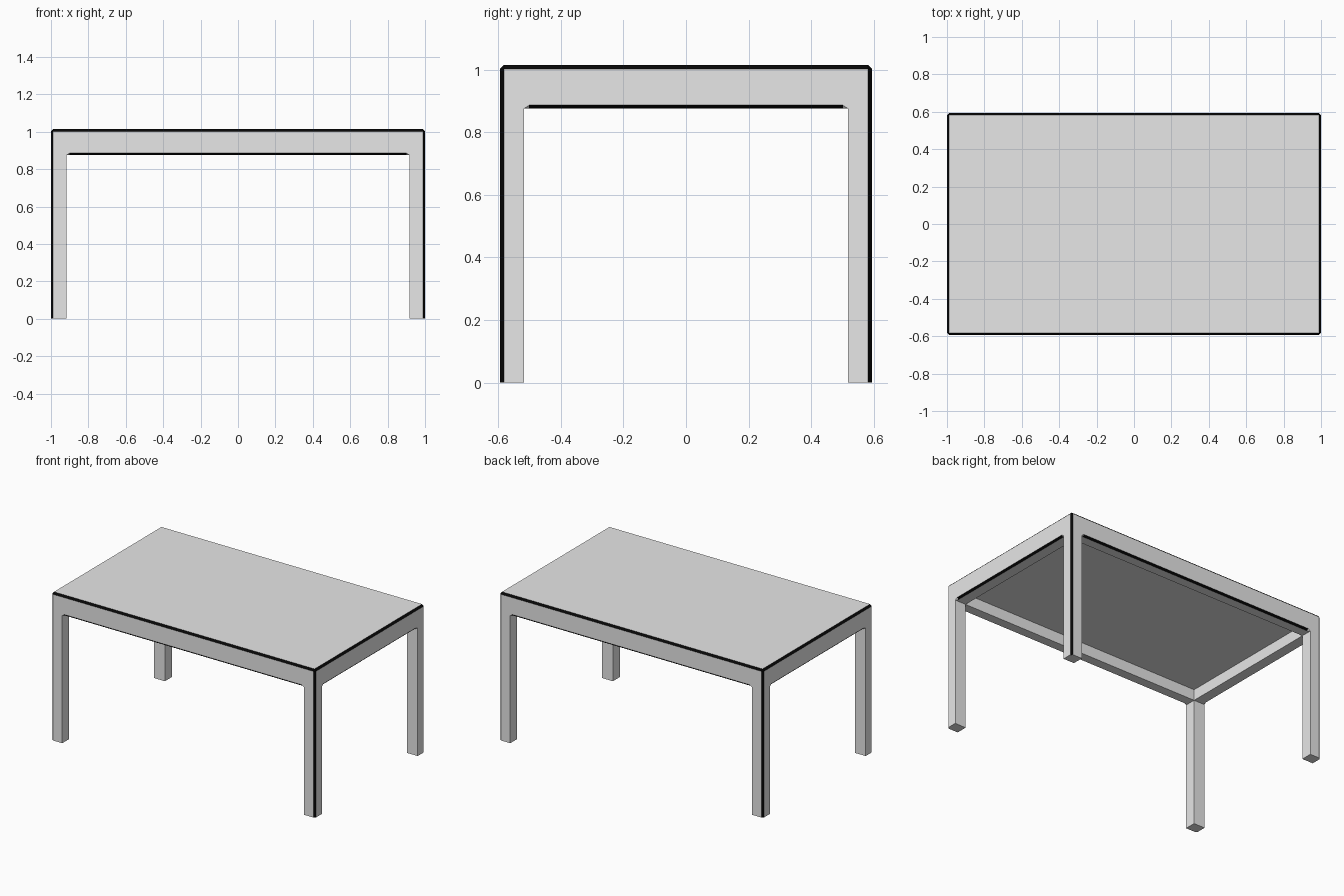
import bpy, bmesh
from mathutils import Vector

if "Cube" in bpy.data.objects:
    bpy.data.objects.remove(bpy.data.objects["Cube"])

# Cell boundaries: legs, rails and top share one leg-wide outer band
HX, HY, H = 1.0, 0.594, 1.014
X = [-HX, -0.917, 0.917, HX]
Y = [-HY, -0.518, 0.518, HY]
Z = [0.0, 0.875, 0.95, H]
CHAMFER = 0.012


def filled(i, j, k):
    """Legs at the corners, rails round the rim, top plate everywhere."""
    if not (0 <= i < 3 and 0 <= j < 3 and 0 <= k < 3):
        return False
    if k == 2:
        return True
    if k == 1:
        return i != 1 or j != 1
    return i != 1 and j != 1


bm = bmesh.new()
verts = {}


def vert(c):
    if c not in verts:
        verts[c] = bm.verts.new((X[c[0]], Y[c[1]], Z[c[2]]))
    return verts[c]


# Outer skin of the filled cells
for i in range(3):
    for j in range(3):
        for k in range(3):
            if not filled(i, j, k):
                continue
            for axis in range(3):
                for side in (0, 1):
                    n = [i, j, k]
                    n[axis] += 2 * side - 1
                    if filled(*n):
                        continue
                    ring = []
                    for a, b in ((0, 0), (1, 0), (1, 1), (0, 1)):
                        c = [i, j, k]
                        c[axis] += side
                        c[(axis + 1) % 3] += a
                        c[(axis + 2) % 3] += b
                        ring.append(vert(tuple(c)))
                    bm.faces.new(ring if side else ring[::-1])
bmesh.ops.dissolve_limit(bm, angle_limit=0.01, verts=bm.verts[:], edges=bm.edges[:])
bmesh.ops.recalc_face_normals(bm, faces=bm.faces[:])


def both(e, axis, value):
    return all(abs(abs(v.co[axis]) - value) < 1e-4 for v in e.verts)


def on_outside(e):
    return both(e, 0, HX) or both(e, 1, HY)


# Black chamfer on the outer corners and the top rim
edges = [e for e in bm.edges if (both(e, 0, HX) and both(e, 1, HY))
         or (on_outside(e) and both(e, 2, H))]
bmesh.ops.bevel(bm, geom=edges, offset=CHAMFER, offset_type='OFFSET',
                segments=1, affect='EDGES', material=1)

# Black chamfer under each rail, tapering out just before the legs
lower = [(e.verts[0], e.verts[1]) for e in bm.edges
         if on_outside(e) and both(e, 2, Z[1])]
for a, b in lower:
    along = (b.co - a.co).normalized()
    edge = bm.edges.get((a, b))
    pairs = []
    for f in list(edge.link_faces):
        if abs(f.normal.z) < 0.5:
            shift = Vector((0, 0, 1))
        else:
            mid = (a.co + b.co) / 2
            shift = -Vector((mid.x, mid.y, 0)).normalized()
        p = bm.verts.new(a.co + along * 0.017 + shift * 0.011)
        q = bm.verts.new(b.co - along * 0.017 + shift * 0.011)
        ring = list(f.verts)
        s = ring.index(a)
        ring = ring[s:] + ring[:s]
        ring = ring[:1] + [p, q] + ring[1:] if ring[1] == b else ring + [q, p]
        bm.faces.remove(f)
        bm.faces.new(ring)
        pairs.append((p, q))
    (p, q), (r, s) = pairs
    bm.faces.new((p, q, s, r)).material_index = 1
    bm.faces.new((a, p, r))
    bm.faces.new((b, s, q))
    spare = bm.edges.get((a, b))
    if spare:
        bm.edges.remove(spare)
bmesh.ops.recalc_face_normals(bm, faces=bm.faces[:])

mesh = bpy.data.meshes.new("table")
bm.to_mesh(mesh)
bm.free()
table = bpy.data.objects.new("table", mesh)
bpy.context.collection.objects.link(table)

# Light grey body, black edges
for name, value in (("light grey", 0.8), ("black", 0.002)):
    mat = bpy.data.materials.new(name)
    mat.diffuse_color = (value, value, value, 1.0)
    mat.use_nodes = True
    mat.node_tree.nodes["Principled BSDF"].inputs["Base Color"].default_value = mat.diffuse_color
    mesh.materials.append(mat)
